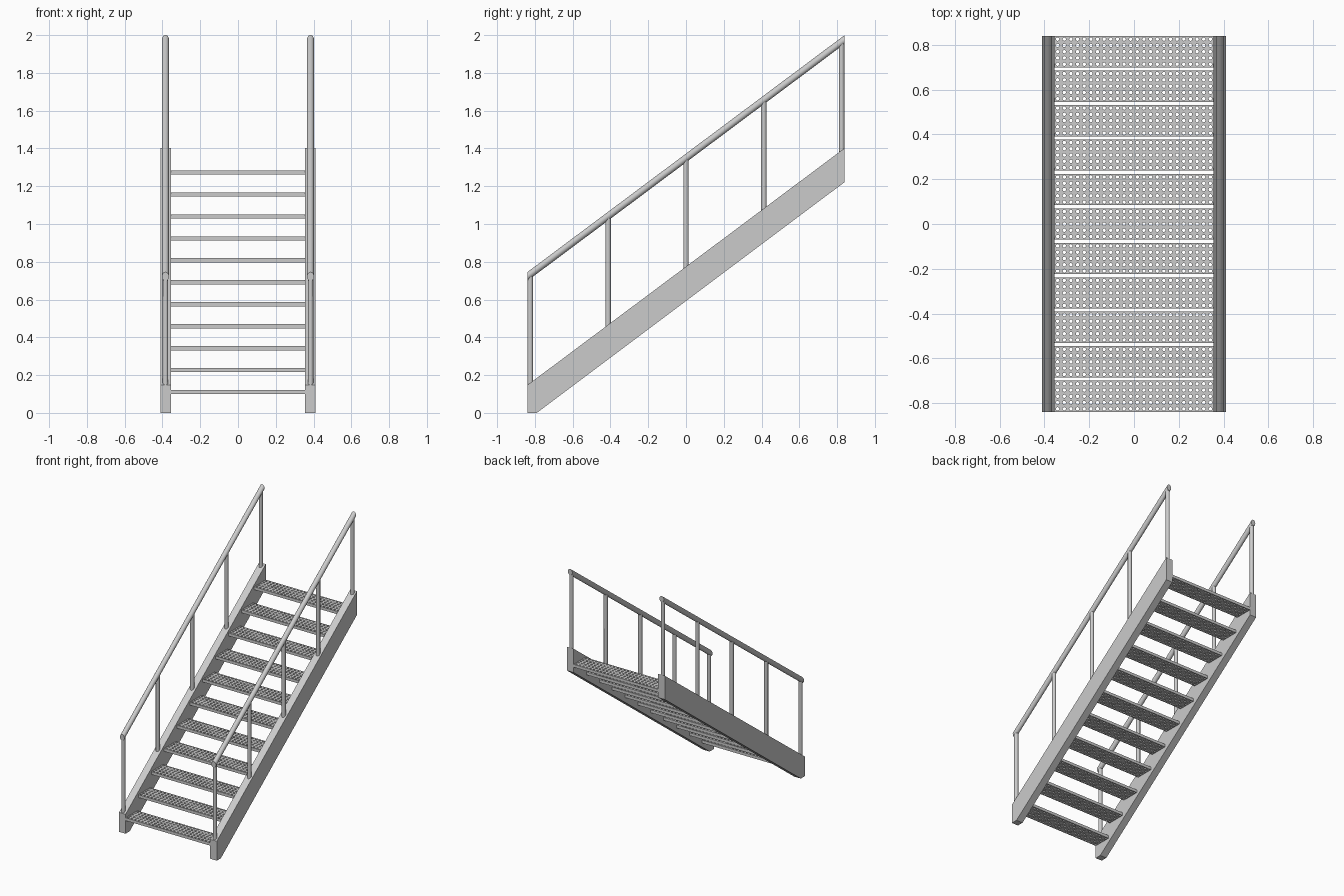
import bpy, bmesh, math

if "Cube" in bpy.data.objects:
    bpy.data.objects.remove(bpy.data.objects["Cube"])

SLOPE = 0.747
Y_END = 0.84
X_SIDE = 0.384


def finish(name, bm, smooth=False, mirror=False):
    bmesh.ops.remove_doubles(bm, verts=bm.verts, dist=1e-5)
    bmesh.ops.recalc_face_normals(bm, faces=bm.faces)
    me = bpy.data.meshes.new(name)
    bm.to_mesh(me)
    bm.free()
    ob = bpy.data.objects.new(name, me)
    bpy.context.collection.objects.link(ob)
    if smooth:
        bpy.ops.object.select_all(action='DESELECT')
        ob.select_set(True)
        bpy.context.view_layer.objects.active = ob
        bpy.ops.object.shade_smooth_by_angle(angle=math.radians(35))
    if mirror:
        ob.modifiers.new("mirror", 'MIRROR')
    return ob


def loft(bm, ring_a, ring_b):
    """Closed solid between two matching rings of points."""
    a = [bm.verts.new(p) for p in ring_a]
    b = [bm.verts.new(p) for p in ring_b]
    bm.faces.new(a)
    bm.faces.new(b)
    n = len(a)
    for i in range(n):
        j = (i + 1) % n
        bm.faces.new((a[i], a[j], b[j], b[i]))


def angles(n):
    return [2 * math.pi * i / n for i in range(n)]


# Side stringers
profile = [(-Y_END, 0), (-0.79, 0), (Y_END, 1.222), (Y_END, 1.402), (-Y_END, 0.147)]
bm = bmesh.new()
loft(bm, [(0.355, y, z) for y, z in profile], [(0.41, y, z) for y, z in profile])
finish("stringers", bm, mirror=True)

# Sloping handrails with vertically cut ends
RAIL_R = 0.0185
RAIL_RZ = RAIL_R * math.sqrt(1 + SLOPE ** 2)
RAIL_MID = 2 - RAIL_RZ - SLOPE * Y_END
bm = bmesh.new()
loft(bm, *[[(X_SIDE + RAIL_R * math.cos(t), y, RAIL_MID + SLOPE * y + RAIL_RZ * math.sin(t))
            for t in angles(24)] for y in (-Y_END, Y_END)])
finish("handrails", bm, smooth=True, mirror=True)

# Upright posts, from inside the stringer to the rail centre
POST_R = 0.0145
for k in range(5):
    y0 = -0.824 + 0.412 * k
    ring = [(X_SIDE + POST_R * math.cos(t), y0 + POST_R * math.sin(t)) for t in angles(20)]
    bm = bmesh.new()
    loft(bm, [(x, y, 0.775 + SLOPE * y0 - 0.02) for x, y in ring],
         [(x, y, RAIL_MID + SLOPE * y) for x, y in ring])
    finish(f"rail_posts_{k + 1}", bm, smooth=True, mirror=True)

# Perforated tread: grid of square cells, each with an octagonal through hole
COLS, ROWS = 24, 5
WIDTH, DEPTH, THICK, HOLE_R = 0.712, 0.14, 0.022, 0.008
cw, cd = WIDTH / COLS, DEPTH / ROWS
border = [(1, 0), (1, 1), (0, 1), (-1, 1), (-1, 0), (-1, -1), (0, -1), (1, -1)]
bm = bmesh.new()
for c in range(COLS):
    for r in range(ROWS):
        cx, cy = (c + 0.5) * cw - WIDTH / 2, (r + 0.5) * cd - DEPTH / 2
        outer, inner = [], []
        for z in (-THICK / 2, THICK / 2):
            outer.append([bm.verts.new((cx + u * cw / 2, cy + v * cd / 2, z)) for u, v in border])
            inner.append([bm.verts.new((cx + HOLE_R * math.cos(t), cy + HOLE_R * math.sin(t), z))
                          for t in angles(8)])
        for i in range(8):
            j = (i + 1) % 8
            for s in (0, 1):
                bm.faces.new((outer[s][i], outer[s][j], inner[s][j], inner[s][i]))
            bm.faces.new((inner[0][i], inner[0][j], inner[1][j], inner[1][i]))
bmesh.ops.remove_doubles(bm, verts=bm.verts, dist=1e-5)
# Close the outer rim of the plate
rim = [e for e in bm.edges if e.is_boundary]
bmesh.ops.bridge_loops(bm, edges=rim)
treads = finish("treads", bm)
treads.location = (0, -0.77, 0.11)
arr = treads.modifiers.new("steps", 'ARRAY')
arr.count = 11
arr.use_relative_offset = False
arr.use_constant_offset = True
arr.constant_offset_displace = (0, 0.154, 0.1163)
